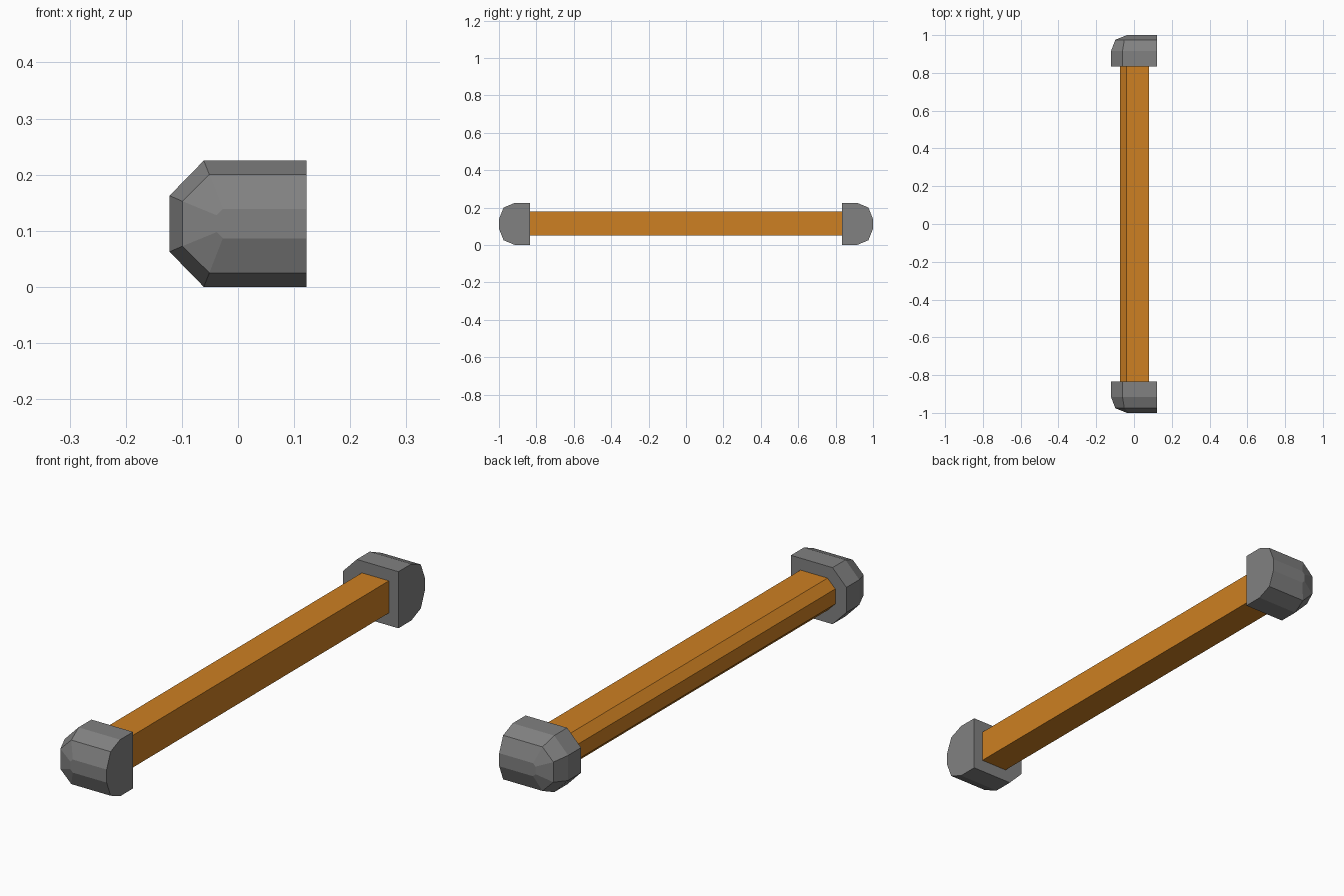
import bpy, bmesh

if "Cube" in bpy.data.objects:
    bpy.data.objects.remove(bpy.data.objects["Cube"])


def material(name, rgb):
    m = bpy.data.materials.new(name)
    m.diffuse_color = (*rgb, 1)
    m.use_nodes = True
    m.node_tree.nodes["Principled BSDF"].inputs["Base Color"].default_value = m.diffuse_color
    return m


def section(right, left, chamfer_x, half_h, half_side, zc):
    """Flat +x side, chamfered -x side, as six (x, z) points."""
    half = [(right, half_h), (chamfer_x, half_h), (left, half_side)]
    return [(x, zc + z) for x, z in half] + [(x, zc - z) for x, z in reversed(half)]


def loft(name, rings, mat):
    """Skin a list of (y, section) rings and close both ends."""
    bm = bmesh.new()
    loops = [[bm.verts.new((x, y, z)) for x, z in sec] for y, sec in rings]
    for a, b in zip(loops, loops[1:]):
        for i in range(len(a)):
            j = (i + 1) % len(a)
            bm.faces.new((a[i], a[j], b[j], b[i]))
    bm.faces.new(loops[0])
    bm.faces.new(loops[-1])
    bmesh.ops.recalc_face_normals(bm, faces=bm.faces)
    mesh = bpy.data.meshes.new(name)
    bm.to_mesh(mesh)
    bm.free()
    mesh.materials.append(mat)
    ob = bpy.data.objects.new(name, mesh)
    bpy.context.collection.objects.link(ob)
    return ob


grey = material("grey_metal", (0.22, 0.22, 0.22))
orange = material("orange_bar", (0.61, 0.215, 0.016))
ZC = 0.1125

# long bar with two chamfered edges
bar_sec = section(0.08, -0.073, -0.039, 0.064, 0.030, ZC + 0.001)
loft("bar", [(-0.834, bar_sec), (0.834, bar_sec)], orange)

# rounded end caps, mirrored front to back
for side, name in ((-1, "front_cap"), (1, "back_cap")):
    full = section(0.122, -0.122, -0.061, 0.1125, 0.050, ZC)
    mid = section(0.122, -0.099, -0.051, 0.0875, 0.040, ZC)
    tip = section(0.122, -0.038, -0.027, 0.026, 0.015, ZC)
    loft(name, [(side * 0.834, full), (side * 0.915, full),
                (side * 0.975, mid), (side * 1.0, tip)], grey)
